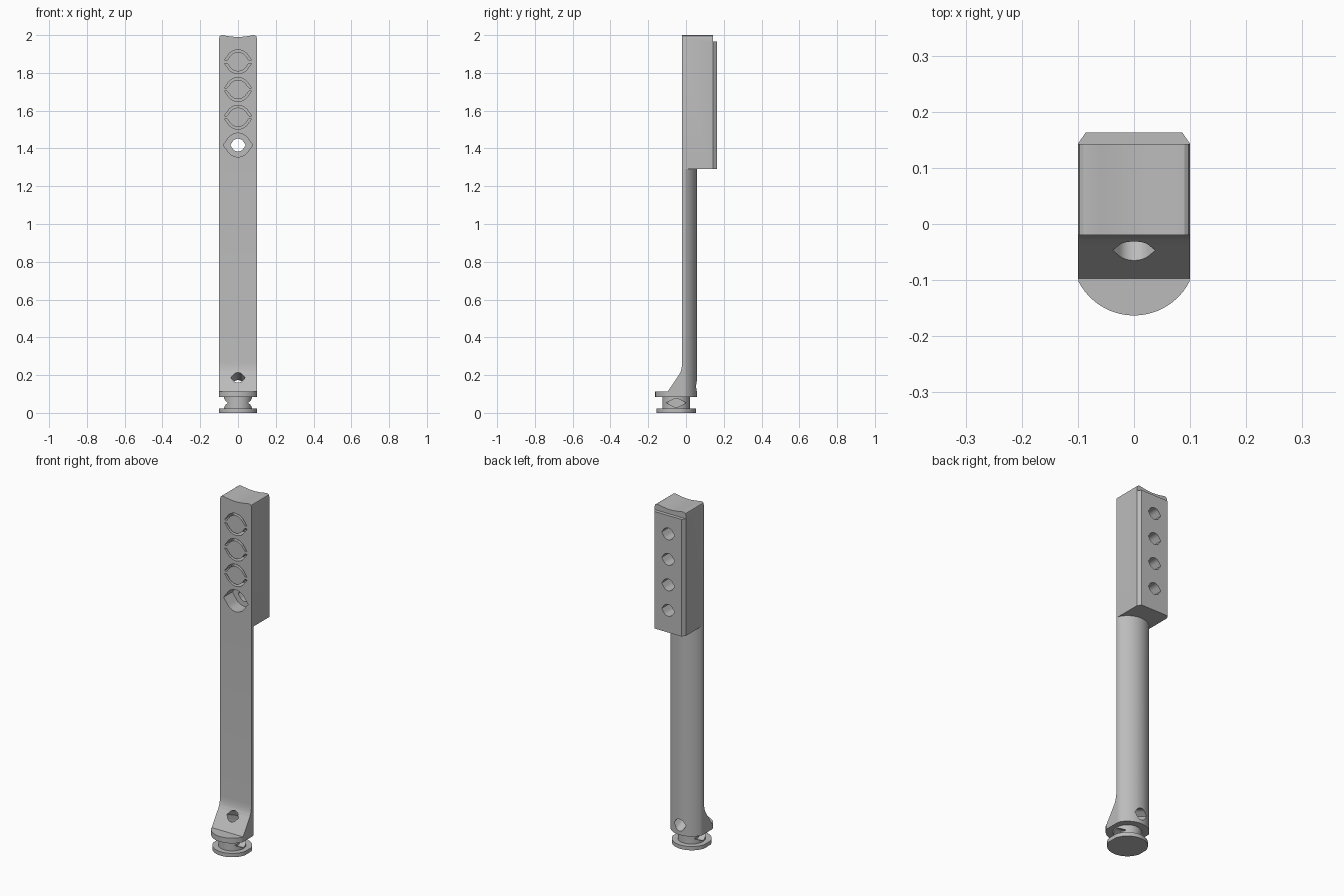
import bpy, bmesh, math
from mathutils import Matrix

cube = bpy.data.objects.get("Cube")
if cube:
    bpy.data.objects.remove(cube, do_unlink=True)

gray = bpy.data.materials.new("plain_gray")
gray.use_nodes = True
gray.diffuse_color = (0.5, 0.5, 0.5, 1)
gray.node_tree.nodes["Principled BSDF"].inputs["Base Color"].default_value = (0.5, 0.5, 0.5, 1)

HALF = 0.1        # half width of the whole piece
AXIS_Y = -0.052   # centre line of the round sections
TOP, STEP = 2.0, 1.29


def prism(name, outline, axis, start, end, matrix=None):
    """Extrude a flat outline along x (y,z), y (x,z) or z (x,y)."""
    place = {"x": lambda a, b, t: (t, a, b),
             "y": lambda a, b, t: (a, t, b),
             "z": lambda a, b, t: (a, b, t)}[axis]
    bm = bmesh.new()
    face = bm.faces.new([bm.verts.new(place(a, b, start)) for a, b in outline])
    ext = bmesh.ops.extrude_face_region(bm, geom=[face])
    moved = [v for v in ext["geom"] if isinstance(v, bmesh.types.BMVert)]
    bmesh.ops.translate(bm, verts=moved, vec=place(0, 0, end - start))
    bmesh.ops.recalc_face_normals(bm, faces=bm.faces)
    if matrix:
        bmesh.ops.transform(bm, matrix=matrix, verts=bm.verts)
    mesh = bpy.data.meshes.new(name)
    bm.to_mesh(mesh)
    bm.free()
    mesh.materials.append(gray)
    obj = bpy.data.objects.new(name, mesh)
    bpy.context.collection.objects.link(obj)
    return obj


def combine(target, tool, operation="DIFFERENCE"):
    mod = target.modifiers.new("combine", "BOOLEAN")
    mod.operation, mod.solver, mod.object = operation, "EXACT", tool
    bpy.context.view_layer.objects.active = target
    bpy.ops.object.modifier_apply(modifier=mod.name)
    bpy.data.objects.remove(tool, do_unlink=True)


def disc(radius, count=72):
    """Circle with its two sides trimmed flat to the overall width."""
    pts = []
    for i in range(count):
        t = math.tau * (i + 0.5) / count
        x = max(-HALF, min(HALF, radius * math.cos(t)))
        pts.append((x, AXIS_Y + radius * math.sin(t)))
    return pts


def arch(r, tip, z0=0.0, steps=16):
    """Upper half of a round hole drawn out to points at the sides."""
    a = math.acos(r / tip)
    x0 = (r - z0 * math.sin(a)) / math.cos(a)
    sweep = [a + (math.pi - 2 * a) * i / steps for i in range(steps + 1)]
    return [(x0, z0)] + [(r * math.cos(t), r * math.sin(t)) for t in sweep] + [(-x0, z0)]


def shift(pts, da, db, flip=1):
    return [(a + da, flip * b + db) for a, b in pts]


def lens(r, tip):
    return arch(r, tip) + [(-a, -b) for a, b in arch(r, tip)[1:-1]]


# Grip block with a shallow dished top and a chamfered back panel
half_top = [(HALF, 1.983), (0.097, 1.994), (0.09, 1.999), (0.08, TOP),
            (0.06, 1.996), (0.04, 1.993), (0.02, 1.991)]
top_edge = half_top + [(0, 1.99)] + [(-x, z) for x, z in reversed(half_top)]
block = prism("grip_block", [(HALF, STEP)] + top_edge + [(-HALF, STEP)], "y", -0.02, 0.143)
panel = [(HALF, 0.12), (HALF, 0.143), (0.086, 0.163),
         (-0.086, 0.163), (-HALF, 0.143), (-HALF, 0.12)]
combine(block, prism("back_panel", panel, "z", STEP, 1.965), "UNION")

# Row of bolt holes: the lowest is open, the others keep break-out plugs
for i in range(4):
    z = 1.418 + 0.147 * i
    combine(block, prism("bolt_hole", shift(lens(0.034, 0.041), 0, z), "y", 0.05, 0.2))
    if i == 0:
        combine(block, prism("pocket", shift(lens(0.063, 0.078), 0, z), "y", -0.1, 0.06))
    else:
        band = arch(0.063, 0.078, 0.008) + arch(0.051, 0.064, 0.008)[::-1]
        for flip in (1, -1):
            combine(block, prism("groove", shift(band, 0, z, flip), "y", -0.1, 0.04))

# Shaft with a round back, flat front and flared foot
side = [(0.1, STEP), (-0.02, STEP), (-0.02, 0.27), (-0.022, 0.245), (-0.027, 0.222),
        (-0.036, 0.203), (-0.097, 0.113), (-0.2, 0.113), (-0.2, 0.083), (0.1, 0.083)]
shaft = prism("shaft_and_foot", disc(0.111), "z", 0.05, 1.35)
combine(shaft, prism("side_profile", side, "x", -0.2, 0.2), "INTERSECT")

# Slanted cord hole through the foot
tilt = Matrix.Translation((0, -0.046, 0.186)) @ Matrix.Rotation(math.radians(-24), 4, "X")
combine(shaft, prism("cord_hole", lens(0.031, 0.038), "y", -0.1, 0.2, tilt))

# Spool end: neck with side sockets, and base disc
neck = prism("spool_neck", disc(0.073), "z", 0.01, 0.09)
for side_x in (-1, 1):
    socket = shift(lens(0.024, 0.052), AXIS_Y, 0.053)
    combine(neck, prism("socket", socket, "x", side_x * 0.035, side_x * 0.15))
base = prism("base_disc", disc(0.104), "z", 0, 0.022)

# Smooth the round surfaces, keep the edges crisp
for obj in (block, shaft, neck, base):
    bpy.ops.object.select_all(action="DESELECT")
    obj.select_set(True)
    bpy.context.view_layer.objects.active = obj
    bpy.ops.object.shade_smooth_by_angle(angle=math.radians(25))
